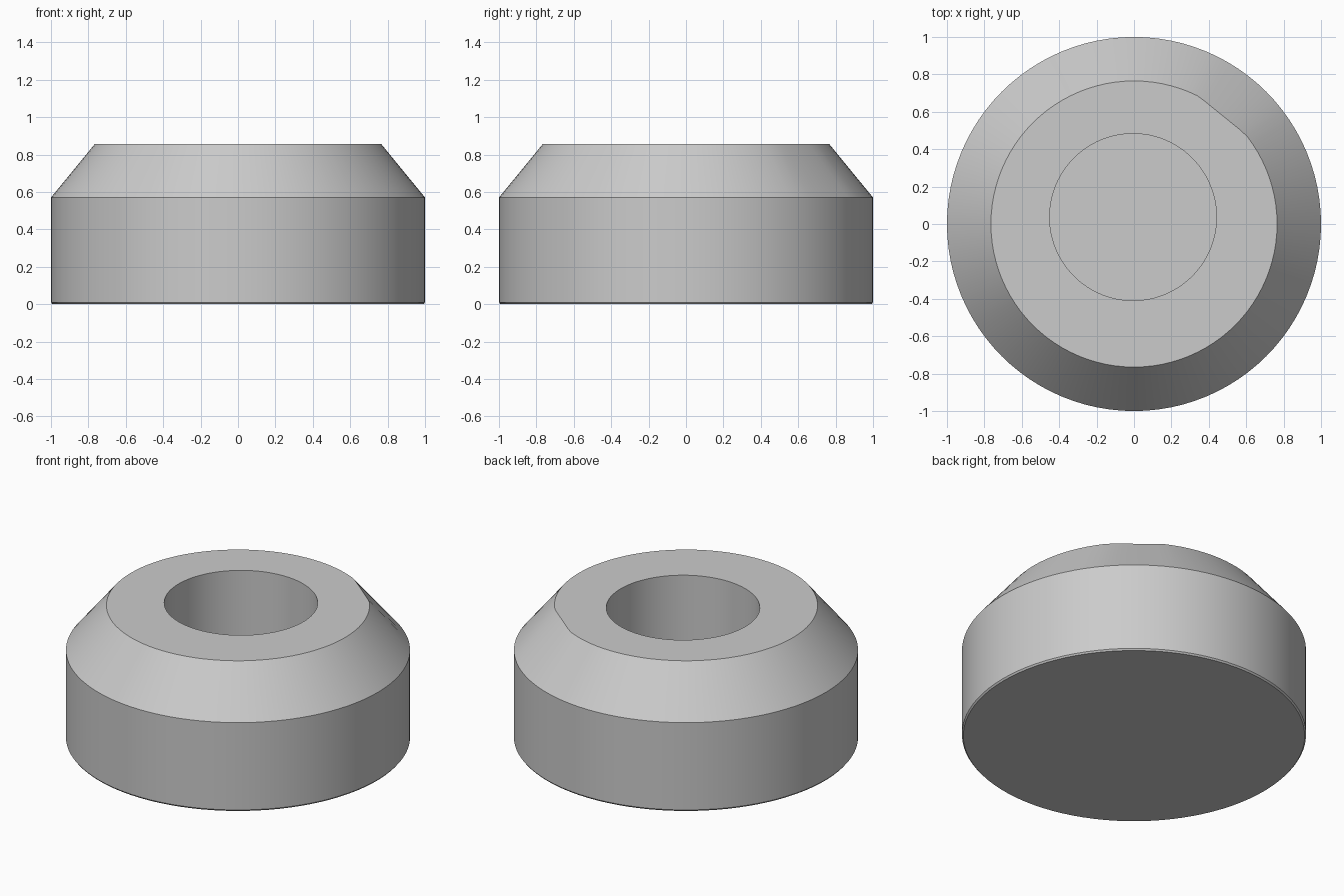
import bpy, bmesh
from math import cos, sin, tau, radians

cube = bpy.data.objects.get("Cube")
if cube:
    bpy.data.objects.remove(cube)

SEGMENTS = 96
HOLE_CENTRE = (-0.005, 0.037)


def make_material(name, colour):
    mat = bpy.data.materials.new(name)
    mat.use_nodes = True
    mat.diffuse_color = colour
    mat.node_tree.nodes["Principled BSDF"].inputs["Base Color"].default_value = colour
    return mat


def rim_radius(angle, radius):
    # Small flat on the upper rim, towards the back left
    middle, half = radians(51), radians(12)
    if abs(angle - middle) < half:
        return radius * cos(half) / cos(angle - middle)
    return radius


def add_ring(bm, radius, z, centre=(0, 0), flat=False):
    ring = []
    for i in range(SEGMENTS):
        a = tau * i / SEGMENTS
        r = rim_radius(a, radius) if flat else radius
        ring.append(bm.verts.new((centre[0] + r * cos(a), centre[1] + r * sin(a), z)))
    return ring


bm = bmesh.new()
# Outer wall, bevelled shoulder, flat top, then the off-centre blind hole
rings = [
    add_ring(bm, 0.992, 0),
    add_ring(bm, 1.0, 0.01),
    add_ring(bm, 1.0, 0.57),
    add_ring(bm, 0.765, 0.857, flat=True),
    add_ring(bm, 0.446, 0.857, HOLE_CENTRE),
    add_ring(bm, 0.446, 0.2, HOLE_CENTRE),
]
for low, high in zip(rings, rings[1:]):
    for i in range(SEGMENTS):
        j = (i + 1) % SEGMENTS
        bm.faces.new((low[i], low[j], high[j], high[i]))
# Closed base and hole floor
bm.faces.new(rings[0][::-1])
bm.faces.new(rings[-1])
bmesh.ops.recalc_face_normals(bm, faces=bm.faces[:])

mesh = bpy.data.meshes.new("bevelled_round_foot")
bm.to_mesh(mesh)
bm.free()
mesh.materials.append(make_material("light grey", (0.6, 0.6, 0.6, 1)))

foot = bpy.data.objects.new("bevelled_round_foot", mesh)
bpy.context.collection.objects.link(foot)
bpy.context.view_layer.objects.active = foot
foot.select_set(True)
bpy.ops.object.shade_smooth_by_angle(angle=radians(25))
